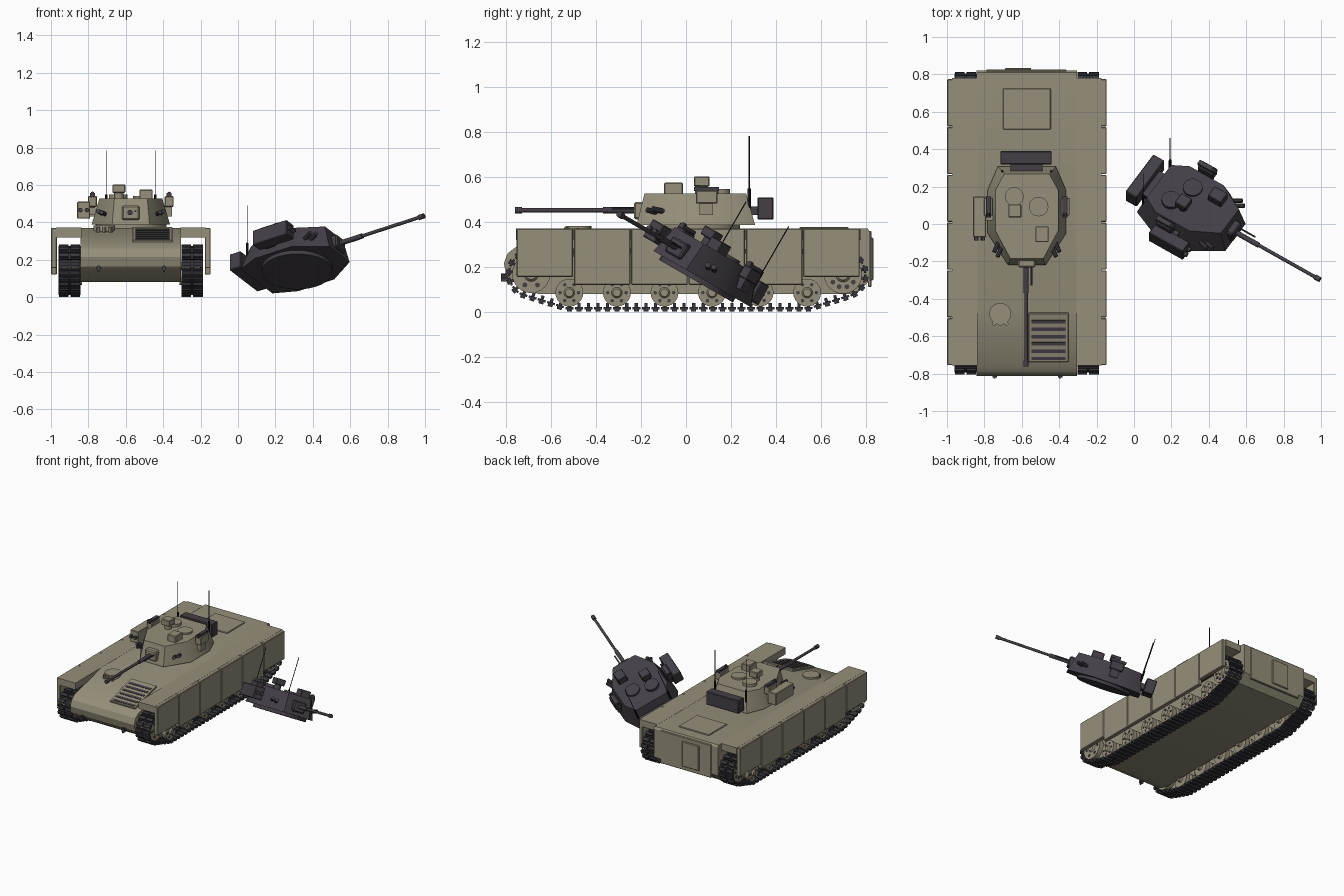
import bpy, bmesh, math
from mathutils import Matrix, Vector, geometry

cube = bpy.data.objects.get("Cube")
if cube:
    bpy.data.objects.remove(cube, do_unlink=True)


def material(name, rgb):
    m = bpy.data.materials.new(name)
    m.use_nodes = True
    m.diffuse_color = (*rgb, 1)
    bsdf = next(n for n in m.node_tree.nodes if n.type == 'BSDF_PRINCIPLED')
    bsdf.inputs["Base Color"].default_value = (*rgb, 1)
    bsdf.inputs["Roughness"].default_value = 0.8
    return m


KHAKI = material("khaki armour", (0.30, 0.275, 0.195))
DARK = material("dark metal", (0.058, 0.049, 0.062))
TRACK = material("track steel", (0.038, 0.036, 0.045))
BLACK = material("antenna black", (0.012, 0.012, 0.014))
MX = -0.573          # centre line of the vehicle


def finish(name, bm, mat, place=None):
    bmesh.ops.recalc_face_normals(bm, faces=bm.faces)
    me = bpy.data.meshes.new(name)
    bm.to_mesh(me)
    bm.free()
    me.materials.append(mat)
    me.shade_smooth()
    me.set_sharp_from_angle(angle=math.radians(30))
    ob = bpy.data.objects.new(name, me)
    bpy.context.scene.collection.objects.link(ob)
    if place:
        ob.matrix_world = place
    return ob


def add_box(bm, x, y, z, m=None):
    c = Vector(((x[0] + x[1]) / 2, (y[0] + y[1]) / 2, (z[0] + z[1]) / 2))
    s = Matrix.Diagonal((x[1] - x[0], y[1] - y[0], z[1] - z[0], 1))
    bmesh.ops.create_cube(bm, size=1, matrix=(m or Matrix()) @ Matrix.Translation(c) @ s)


def box(name, x, y, z, mat=KHAKI, place=None, bevel=0):
    bm = bmesh.new()
    add_box(bm, x, y, z)
    if bevel:
        bmesh.ops.bevel(bm, geom=bm.edges[:], offset=bevel, segments=1, affect='EDGES')
    return finish(name, bm, mat, place)


def add_rod(bm, a, b, r, r2=None, sides=16):
    a, b = Vector(a), Vector(b)
    m = Matrix.Translation((a + b) / 2) @ (b - a).to_track_quat('Z', 'Y').to_matrix().to_4x4()
    bmesh.ops.create_cone(bm, cap_ends=True, segments=sides, radius1=r,
                          radius2=r if r2 is None else r2, depth=(b - a).length, matrix=m)


def rod(name, a, b, r, mat=KHAKI, place=None, sides=16):
    bm = bmesh.new()
    add_rod(bm, a, b, r, sides=sides)
    return finish(name, bm, mat, place)


def loft(name, low, high, mat, place=None):
    # Closed solid between two matching rings
    bm = bmesh.new()
    a = [bm.verts.new(p) for p in low]
    b = [bm.verts.new(p) for p in high]
    bm.faces.new(a)
    bm.faces.new(b)
    for i in range(len(a)):
        j = (i + 1) % len(a)
        bm.faces.new((a[i], a[j], b[j], b[i]))
    return finish(name, bm, mat, place)


# Hull from a side profile
profile = [(-.45, .37), (-.76, .287), (-.795, .26), (-.812, .215), (-.80, .165), (-.75, .115),
           (-.66, .08), (.76, .08), (.82, .14), (.82, .355), (.81, .37)]
loft("hull", [(-.843, y, z) for y, z in profile], [(-.305, y, z) for y, z in profile], KHAKI)

# Rear ramp, door and roof hatch
box("rear_ramp", (-.79, -.36), (.81, .826), (.11, .36), bevel=.004)
box("rear_door", (-.69, -.55), (.82, .835), (.14, .33), bevel=.004)
box("roof_hatch", (-.70, -.445), (.505, .725), (.365, .377), bevel=.003)

# Driver hatch and periscopes
rod("driver_hatch", (-.715, -.48, .35), (-.715, -.48, .382), .058, sides=28)
for x in (-.748, -.715, -.682):
    rod("periscope", (x, -.533, .34), (x, -.533, .376), .011, sides=10)

# Engine grille lying on the sloping front plate
slope = Matrix.Translation((0, -.45, .37)) @ Matrix.Rotation(math.atan2(.083, .31), 4, 'X')
box("grille_frame", (-.565, -.35), (-.295, -.025), (-.01, .012), place=slope, bevel=.003)
for i in range(6):
    y = -.275 + i * .0405
    box("grille_slot", (-.548, -.365), (y - .009, y + .009), (.011, .015), DARK, slope)

# Tow hooks
for x in (-.745, -.395):
    rod("tow_hook", (x, -.79, .155), (x, -.822, .155), .012, DARK, sides=8)
    box("tow_bracket", (x - .005, x + .005), (-.825, -.79), (.135, .17), DARK)

# Track path: the belt around the idler, road wheels and sprocket
wheel_ys = [-.52 + .212 * i for i in range(6)]
circles = [(-.69, .168, .098), (.70, .165, .098)] + [(y, .085, .069) for y in wheel_ys]
pts = [Vector((y + r * math.cos(t * math.pi / 32), z + r * math.sin(t * math.pi / 32)))
       for y, z, r in circles for t in range(64)]
belt = [pts[i] for i in geometry.convex_hull_2d(pts)]
lengths = [(belt[(i + 1) % len(belt)] - p).length for i, p in enumerate(belt)]
centre = sum(belt, Vector((0, 0))) / len(belt)
LINKS = 80


def belt_frame(d):
    # Frame on the belt at distance d, local z pointing outward
    for i, l in enumerate(lengths):
        if d <= l:
            a, b = belt[i], belt[(i + 1) % len(belt)]
            p, t = a.lerp(b, d / l), (b - a).normalized()
            out = Vector((t.y, -t.x))
            if out.dot(p - centre) < 0:
                out = -out
            return Matrix(((1, 0, 0, 0), (0, out.y, out.x, p.x),
                           (0, -out.x, out.y, p.y), (0, 0, 0, 1)))
        d -= l
    return belt_frame(0)


for side in (-1, 1):
    cx = MX + side * .328
    label = "left" if side > 0 else "right"

    # Track links with paired pads and a guide horn
    bm = bmesh.new()
    for k in range(LINKS):
        m = belt_frame(sum(lengths) * k / LINKS)
        add_box(bm, (cx - .058, cx + .058), (-.018, .018), (-.005, .005), m)
        for px in (cx - .031, cx + .031):
            add_box(bm, (px - .026, px + .026), (-.011, .011), (.004, .016), m)
        add_box(bm, (cx - .006, cx + .006), (-.007, .007), (-.022, 0), m)
    finish(label + "_track", bm, TRACK)

    # Running wheels: rim, dished hub and dark lightening holes
    for name, y, z, r, holes in ([("idler", -.69, .168, .085, 6), ("sprocket", .70, .165, .085, 10)]
                                 + [("road_wheel", y, .085, .062, 6) for y in wheel_ys]):
        bm = bmesh.new()
        for s in (-1, 1):
            add_rod(bm, (cx + s * .012, y, z), (cx + s * .045, y, z), r, sides=24)
            add_rod(bm, (cx + s * .044, y, z), (cx + s * .056, y, z), r * .4, r * .28)
        add_rod(bm, (cx - .04, y, z), (MX + side * .26, y, z), .02)
        finish(label + "_" + name, bm, KHAKI)
        bm = bmesh.new()
        for k in range(holes):
            t = 2 * math.pi * k / holes
            hy, hz = y + .66 * r * math.cos(t), z + .66 * r * math.sin(t)
            add_rod(bm, (cx + side * .044, hy, hz), (cx + side * .048, hy, hz), r * .13, sides=8)
        finish(label + "_" + name + "_holes", bm, DARK)

    # Sponson shelf over the track and the hanging skirt panels
    box(label + "_sponson", sorted((MX + side * .265, MX + side * .40)), (-.757, .78), (.32, .371))
    for k in range(6):
        y = -.757 + k * .2555
        low = .155 if k in (0, 5) else .12
        box(label + "_skirt_panel", sorted((MX + side * .396, MX + side * .426)),
            (y + .002, y + .2535), (low, .37), bevel=.004)


def octagon(rows, z):
    right = [(MX + x, y, z) for x, y in rows]
    return right + [(MX - x, y, z) for x, y in reversed(rows)]


def turret(tag, body, metal, whip, m):
    # Faceted shell and ring
    loft(tag + "turret_shell", octagon([(.155, .308), (.21, .18), (.21, -.05), (.10, -.22)], .387),
         octagon([(.12, .268), (.168, .18), (.168, -.035), (.088, -.185)], .527), body, m)
    rod(tag + "turret_ring", (MX, .05, .365), (MX, .05, .39), .19, body, m, 32)
    box(tag + "rear_bin", (-.715, -.44), (.318, .39), (.41, .51), metal, m, .005)
    box(tag + "bin_bracket", (-.66, -.49), (.27, .32), (.43, .47), metal, m)

    # Gun with mantlet, sleeve and muzzle
    box(tag + "mantlet", (-.62, -.527), (-.232, -.17), (.412, .49), body, m, .008)
    for name, a, b, r in (("sleeve", -.22, -.37, .014), ("barrel", -.36, -.735, .0095),
                          ("muzzle", -.73, -.762, .014)):
        rod(tag + "gun_" + name, (-.577, a, .452), (-.577, b, .452), r, metal, m)
    rod(tag + "coaxial_gun", (-.548, -.2, .46), (-.548, -.33, .46), .005, metal, m, 8)

    # Roof hatches and sights
    rod(tag + "commander_hatch", (-.64, .147, .52), (-.64, .147, .548), .05, body, m, 28)
    rod(tag + "gunner_hatch", (-.51, .093, .52), (-.51, .093, .54), .052, body, m, 28)
    rod(tag + "sight_post", (-.637, .07, .52), (-.637, .07, .565), .025, body, m)
    box(tag + "commander_sight", (-.672, -.602), (.035, .105), (.558, .602), body, m, .004)
    box(tag + "gunner_sight", (-.527, -.457), (-.097, -.013), (.515, .575), body, m, .004)

    # Missile box with two tubes
    box(tag + "missile_box", (-.86, -.79), (-.07, .147), (.42, .51), body, m, .004)
    box(tag + "missile_arm", (-.80, -.74), (.02, .09), (.44, .48), body, m)
    for x in (-.843, -.808):
        rod(tag + "missile_tube", (x, -.088, .465), (x, -.06, .465), .012, metal, m, 12)

    for s in (-1, 1):
        # Side boxes with dark lids
        x = MX + s * .205
        box(tag + "side_box", (x - .024, x + .024), (.045, .14), (.482, .54), body, m, .004)
        box(tag + "side_box_foot", (x - .03, x + .014), (.06, .12), (.43, .49), body, m)
        box(tag + "side_box_lid", (x - .013, x + .013), (.035, .147), (.538, .556), metal, m)
        rod(tag + "side_lamp", (x, .06, .553), (x, .04, .553), .011, metal, m, 10)

        # Smoke dischargers on the front cheeks
        for k in range(2):
            a = Vector((MX + s * (.135 + k * .018), -.125 + k * .025, .442 + k * .005))
            rod(tag + "smoke_discharger", a, a + Vector((s * .022, -.05, .012)), .012, metal, m, 10)

        # Whip antennas
        x = MX + s * .131
        rod(tag + "antenna_base", (x, .282, .45), (x, .282, .55), .007, whip, m, 8)
        rod(tag + "antenna", (x, .282, .54), (x, .282, .783), .0025, whip, m, 6)


# Turret in place, and a burnt one lying tilted beside the hull
turret("", KHAKI, DARK, BLACK, Matrix())
fallen = (Matrix.Translation((.32, .052, .155)) @ Matrix.Rotation(math.radians(-30), 4, 'X')
          @ Matrix.Rotation(math.radians(57), 4, 'Z') @ Matrix.Translation((-MX, -.045, -.385)))
turret("burnt_", DARK, DARK, BLACK, fallen)
